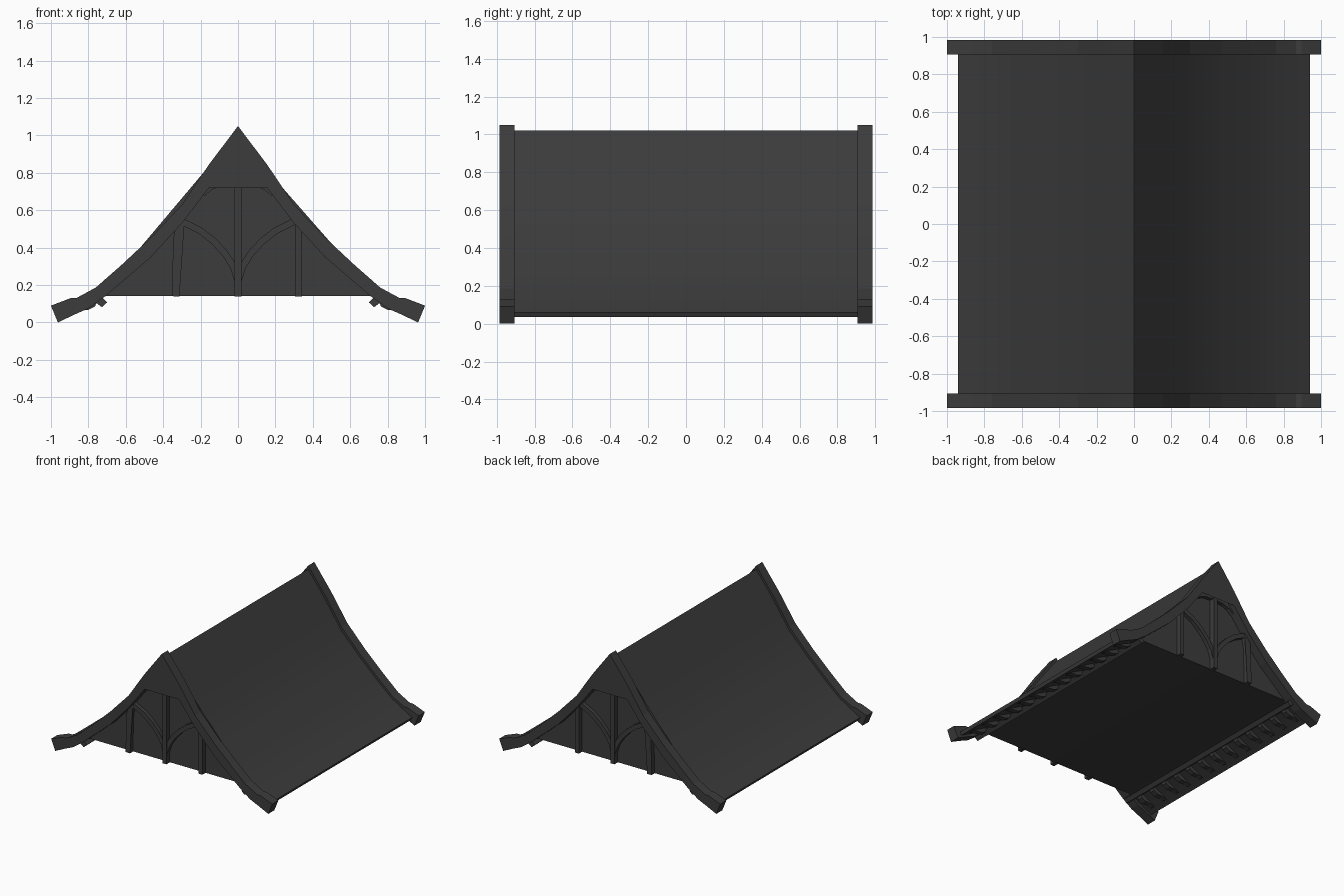
import bpy, bmesh
from mathutils import Vector

if "Cube" in bpy.data.objects:
    bpy.data.objects.remove(bpy.data.objects["Cube"])

mat = bpy.data.materials.new("dark_slate")
mat.diffuse_color = (0.045, 0.045, 0.045, 1)
mat.use_nodes = True
mat.node_tree.nodes["Principled BSDF"].inputs["Base Color"].default_value = mat.diffuse_color


def prism(bm, pts, y0, y1):
    """Closed xz outline extruded along y."""
    a = [bm.verts.new((x, y0, z)) for x, z in pts]
    b = [bm.verts.new((x, y1, z)) for x, z in pts]
    n = len(pts)
    caps = [bm.faces.new(a), bm.faces.new(b[::-1])]
    for i in range(n):
        j = (i + 1) % n
        bm.faces.new((a[i], b[i], b[j], a[j]))
    bmesh.ops.triangulate(bm, faces=caps)


def finish(bm, name, smooth=0, mirror=None):
    bmesh.ops.recalc_face_normals(bm, faces=bm.faces)
    me = bpy.data.meshes.new(name)
    bm.to_mesh(me)
    bm.free()
    ob = bpy.data.objects.new(name, me)
    bpy.context.collection.objects.link(ob)
    me.materials.append(mat)
    if mirror:
        m = ob.modifiers.new("mirror", 'MIRROR')
        m.use_axis = mirror
    if smooth:
        bpy.ops.object.select_all(action='DESELECT')
        bpy.context.view_layer.objects.active = ob
        ob.select_set(True)
        bpy.ops.object.shade_smooth_by_angle(angle=smooth)
    return ob


def both(half):
    """Mirror a right-hand half outline (starting and ending as given) about x = 0."""
    return half + [(-x, z) for x, z in half[::-1] if x > 0]


def strip(path, w):
    """Outline of a band of width w following a path."""
    p = [Vector(q) for q in path]
    left, right = [], []
    for i, q in enumerate(p):
        t = (p[min(i + 1, len(p) - 1)] - p[max(i - 1, 0)]).normalized()
        nrm = Vector((-t.y, t.x)) * w / 2
        left.append(tuple(q + nrm))
        right.append(tuple(q - nrm))
    return left + right[::-1]


FRONT, WALL = -0.985, -0.91

# Swept roof body with gable walls and flat underside
bm = bmesh.new()
prism(bm, both([(0, 1.02), (.155, .815), (.30, .60), (.465, .43), (.62, .285), (.76, .165),
                (.94, .06), (.928, .035), (.75, .13), (.71, .142)]), WALL, -WALL)
finish(bm, "roof_body", smooth=0.5)

# Barge boards with thick kicked-up ends
outer = [(0, 1.05), (.155, .845), (.30, .63), (.465, .455), (.62, .31), (.76, .187),
         (.865, .13), (.895, .13), (1, .09)]
inner = [(.963, 0), (.875, .042), (.80, .075), (.71, .14), (.465, .35), (.30, .53),
         (.155, .72), (0, .935)]
half = outer + inner
bm = bmesh.new()
prism(bm, outer + inner + [(-x, z) for x, z in inner[-2::-1]]
      + [(-x, z) for x, z in outer[:0:-1]], FRONT, WALL + .004)
finish(bm, "barge_boards", mirror=(False, True, False))

# Gable timbers: king post, side posts, curved braces and collar
arch = [(.0, .22), (.025, .30), (.07, .37), (.13, .435), (.20, .49), (.31, .545)]
collar = [(-.19, .69), (-.15, .725), (-.09, .748), (0, .755), (.09, .748), (.15, .725), (.19, .69)]
bm = bmesh.new()
y0, y1 = WALL - .038, WALL + .01
prism(bm, strip([(0, .14), (0, .95)], .036), y0 - .004, y1)
prism(bm, strip([(.323, .14), (.323, .54)], .036), y0, y1)
prism(bm, strip([(-.333, .14), (-.33, .30), (-.325, .45), (-.305, .55)], .04), y0, y1)
for s in (1, -1):
    prism(bm, strip([(s * x, z) for x, z in arch], .036), y0 + .006, y1)
prism(bm, strip(collar, .036), y0 + .006, y1)
finish(bm, "gable_timbers", mirror=(False, True, False))

# Tilted eave rail along each side
bm = bmesh.new()
prism(bm, [(.70, .107), (.728, .082), (.765, .11), (.735, .142)], FRONT + .03, -FRONT - .03)
finish(bm, "eave_rail", mirror=(True, False, False))

# Row of rafter tails beneath the eaves
bm = bmesh.new()
count = 13
for i in range(count):
    y = -.84 + 1.68 * i / (count - 1)
    prism(bm, [(.74, .14), (.765, .085), (.80, .068), (.85, .066), (.885, .055), (.90, .06)],
          y - .022, y + .022)
finish(bm, "rafter_tails", mirror=(True, False, False))
